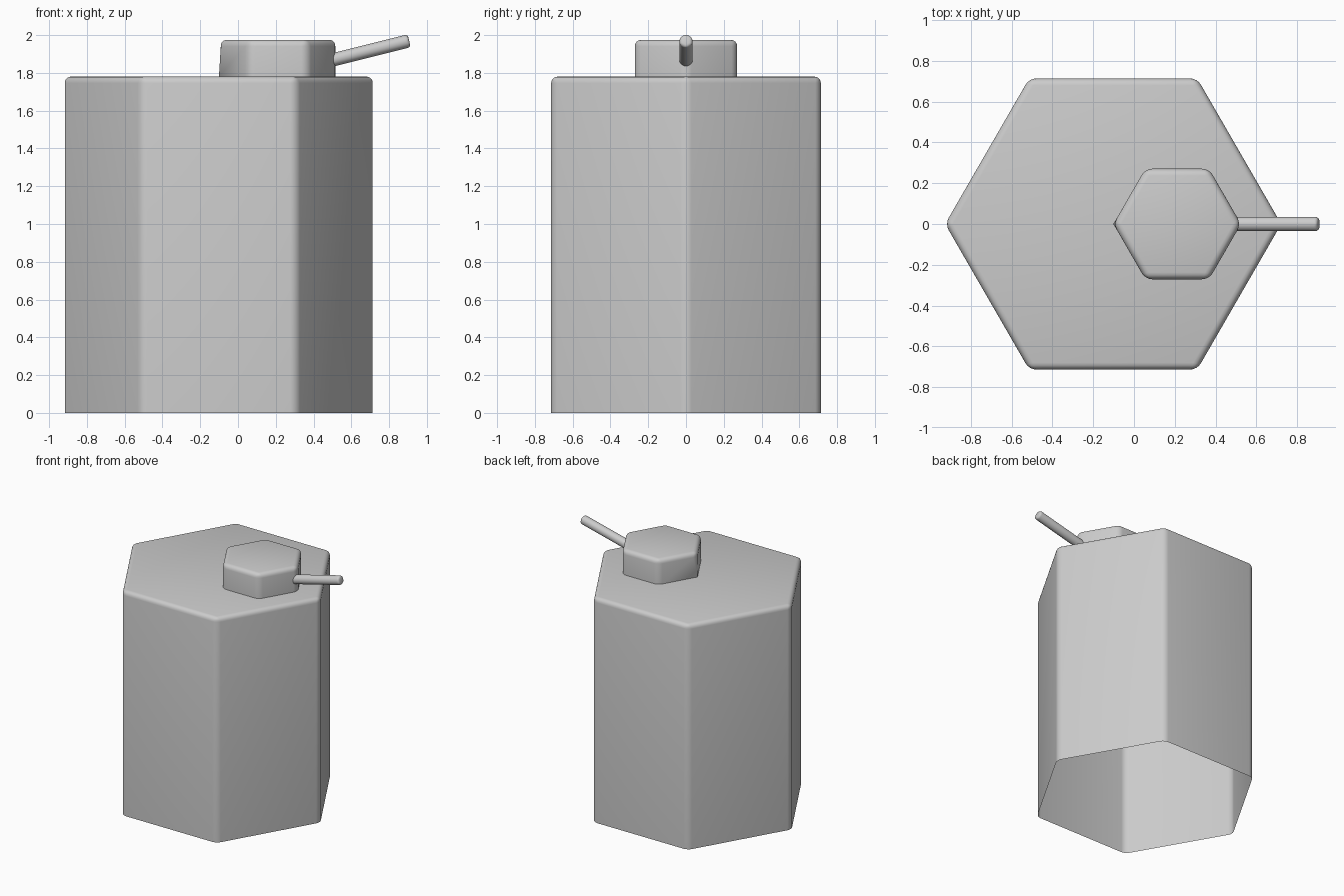
import bpy, bmesh
from math import sin, cos, pi, radians
from mathutils import Vector

if "Cube" in bpy.data.objects:
    bpy.data.objects.remove(bpy.data.objects["Cube"])


def hex_prism(name, radius, height, bevel, location, tilt=0.0, point_left=False):
    """Open-bottomed hexagonal prism with rounded sides and top rim."""
    bm = bmesh.new()
    ring = [(radius * cos(i * pi / 3), radius * sin(i * pi / 3)) for i in range(6)]
    low = [bm.verts.new((x, y, 0)) for x, y in ring]
    high = [bm.verts.new((x, y, height)) for x, y in ring]
    for i in range(6):
        j = (i + 1) % 6
        bm.faces.new((low[i], low[j], high[j], high[i]))
    bm.faces.new(high)
    edges = [e for e in bm.edges if not e.is_boundary]
    bmesh.ops.bevel(bm, geom=edges, offset=bevel, offset_type='OFFSET',
                    segments=4, profile=0.5, affect='EDGES', clamp_overlap=True)
    if point_left:
        # sharpen the foot of the left corner
        for v in bm.verts:
            if v.co.z < 1e-4 and v.co.x < -radius + bevel:
                v.co.x, v.co.y = -radius, 0
        bmesh.ops.remove_doubles(bm, verts=bm.verts[:], dist=1e-5)
    bmesh.ops.recalc_face_normals(bm, faces=bm.faces[:])
    mesh = bpy.data.meshes.new(name)
    bm.to_mesh(mesh)
    bm.free()
    if sum(p.normal.z for p in mesh.polygons if p.area > 0) < 0:
        mesh.flip_normals()
    obj = bpy.data.objects.new(name, mesh)
    bpy.context.collection.objects.link(obj)
    obj.location = location
    obj.rotation_euler = (0, tilt, 0)
    bpy.ops.object.select_all(action='DESELECT')
    obj.select_set(True)
    bpy.context.view_layer.objects.active = obj
    bpy.ops.object.shade_smooth_by_angle(angle=radians(30))
    return obj


# Container body, open underneath
hex_prism("body", 0.8245, 1.78, 0.034, (-0.102, 0, 0))

# Small off-centre cap on the lid
hex_prism("cap", 0.313, 0.195, 0.034, (0.212, 0, 1.78), point_left=True)

# Thin spout rising to the right
length, pitch = 0.44, radians(14)
tip = Vector((0.906, 0, 1.97))
start = tip - length * Vector((cos(pitch), 0, sin(pitch)))
hex_prism("spout", 0.040, length, 0.017, start, tilt=pi / 2 - pitch)
